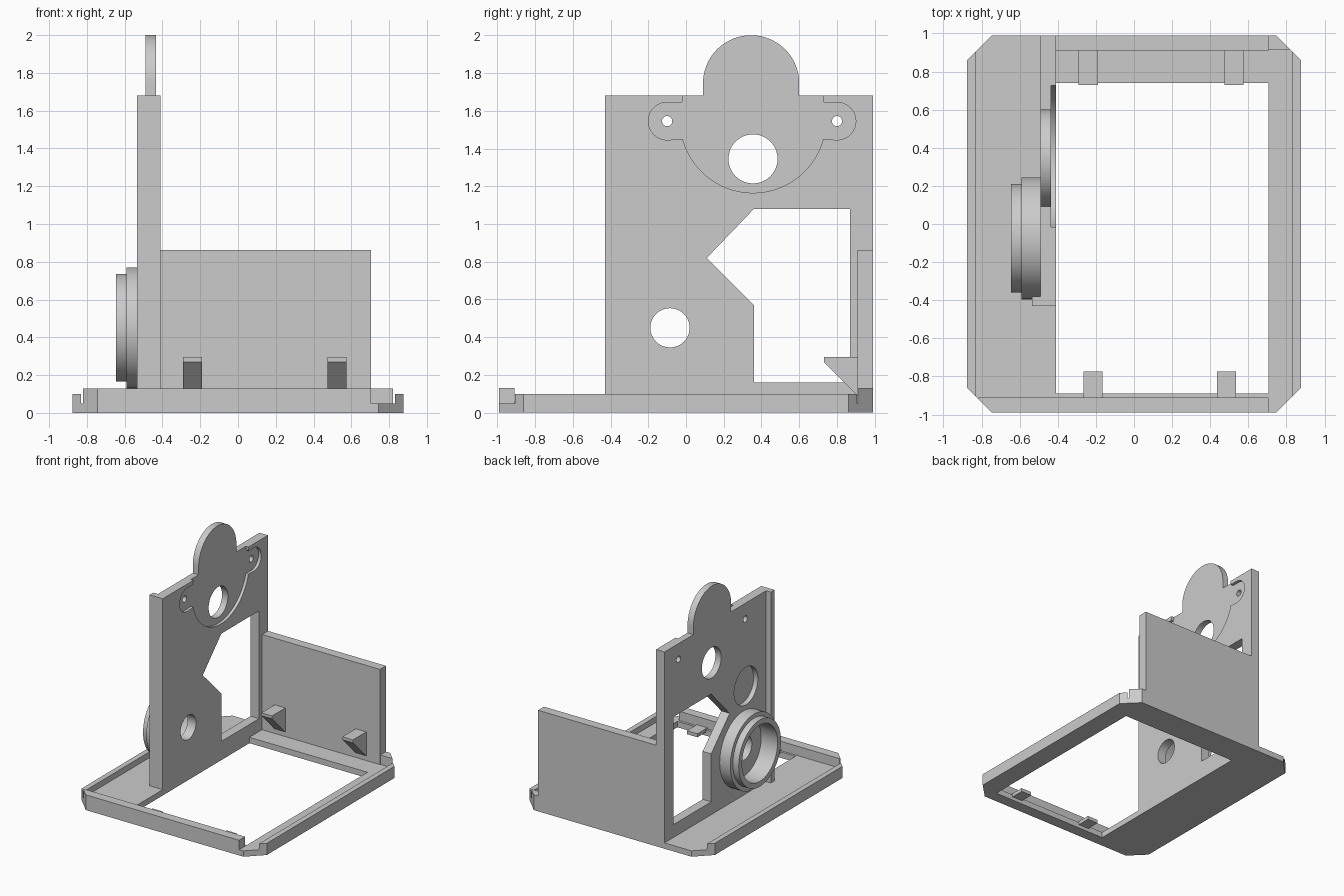
import bpy, bmesh, math

if "Cube" in bpy.data.objects:
    bpy.data.objects.remove(bpy.data.objects["Cube"])

grey = bpy.data.materials.new("plain_grey")
grey.diffuse_color = (0.6, 0.6, 0.6, 1)
grey.use_nodes = True
grey.node_tree.nodes["Principled BSDF"].inputs["Base Color"].default_value = grey.diffuse_color


def prism(name, pts, lo, hi, axis="z"):
    """Extrude a 2D outline; axis z: (x, y), axis x: (y, z)."""
    def put(p, d):
        return (p[0], p[1], d) if axis == "z" else (d, p[0], p[1])
    bm = bmesh.new()
    a = [bm.verts.new(put(p, lo)) for p in pts]
    b = [bm.verts.new(put(p, hi)) for p in pts]
    bm.faces.new(a[::-1])
    bm.faces.new(b)
    n = len(pts)
    for i in range(n):
        j = (i + 1) % n
        bm.faces.new((a[i], a[j], b[j], b[i]))
    bmesh.ops.recalc_face_normals(bm, faces=bm.faces)
    me = bpy.data.meshes.new(name)
    bm.to_mesh(me)
    bm.free()
    me.materials.append(grey)
    ob = bpy.data.objects.new(name, me)
    bpy.context.collection.objects.link(ob)
    return ob


def rect(x0, x1, y0, y1):
    return [(x0, y0), (x1, y0), (x1, y1), (x0, y1)]


def arc(cx, cy, r, a0=0, a1=360, n=48):
    full = abs(a1 - a0) == 360
    steps = n if full else n + 1
    return [(cx + r * math.cos(math.radians(a0 + (a1 - a0) * i / n)),
             cy + r * math.sin(math.radians(a0 + (a1 - a0) * i / n))) for i in range(steps)]


def cut(ob, pts, lo, hi, axis="z"):
    tool = prism("cutter", pts, lo, hi, axis)
    tool.hide_render = True
    mod = ob.modifiers.new("cut", "BOOLEAN")
    mod.operation = "DIFFERENCE"
    mod.solver = "EXACT"
    mod.object = tool
    bpy.context.view_layer.objects.active = ob
    bpy.ops.object.modifier_apply(modifier=mod.name)
    bpy.data.objects.remove(tool)


def smooth(ob):
    bpy.ops.object.select_all(action="DESELECT")
    ob.select_set(True)
    bpy.context.view_layer.objects.active = ob
    bpy.ops.object.shade_smooth_by_angle(angle=math.radians(30))


# Base frame with chamfered corners and a large opening
X, Y, C = 0.875, 0.99, 0.13
base = prism("base_frame", [(-X, -Y + C), (-X + C, -Y), (X - C, -Y), (X, -Y + C),
                            (X, Y - C), (X - C, Y), (-X + C, Y), (-X, Y - C)], 0, 0.05)
cut(base, rect(-0.41, 0.705, -0.89, 0.74), -0.1, 0.2)

# Raised rims around the frame
for name, s in (("left_rim", -1), ("right_rim", 1)):
    prism(name, [(s * X, -0.86), (s * X, 0.86), (s * 0.83, 0.905), (s * 0.83, -0.905)], 0.05, 0.10)
prism("front_rim", [(-0.82, -0.915), (-0.745, -Y), (0.705, -Y), (0.705, -0.91), (-0.815, -0.91)], 0.05, 0.13)
prism("back_corner_rim", [(0.705, Y), (0.745, Y), (0.82, 0.915), (0.705, 0.915)], 0.05, 0.13)

# Front tabs reaching into the opening
for x in (-0.265, 0.435):
    prism("front_tab", rect(x, x + 0.10, -0.91, -0.775), 0.03, 0.06)

# Back wall with two wedge clips
prism("back_wall", rect(-0.41, 0.705, 0.91, Y), 0.05, 0.863)
for x in (-0.29, 0.475):
    prism("wall_clip", [(0.91, 0.295), (0.73, 0.295), (0.73, 0.27), (0.91, 0.09)], x, x + 0.10, "x")

# Tall side panel
panel = prism("side_panel", rect(-0.43, Y, 0.05, 1.68), -0.49, -0.41, "x")
cut(panel, [(0.36, 0.16), (0.87, 0.16), (0.87, 1.08), (0.36, 1.08), (0.11, 0.82), (0.36, 0.57)],
    -0.7, -0.3, "x")
# Shallow recess for the eared disc
recess = ([(0.718, 1.75), (0.73, 1.645)] + arc(0.80, 1.545, 0.1, 90, -90, 16)
          + arc(0.355, 1.55, 0.385, -15, -165, 40)
          + arc(-0.10, 1.545, 0.1, -90, -270, 16) + [(-0.02, 1.645), (-0.008, 1.75)])
cut(panel, recess, -0.435, -0.3, "x")
# Round holes through the panel
for y, z, r in ((0.355, 1.345, 0.13), (-0.10, 1.545, 0.027), (0.80, 1.545, 0.027), (-0.085, 0.45, 0.104)):
    cut(panel, arc(y, z, r), -0.7, -0.3, "x")
# Blind pocket on the outer face
cut(panel, arc(-0.11, 0.97, 0.16), -0.6, -0.45, "x")
smooth(panel)

# Narrow flange on the front edge of the panel
prism("panel_flange", rect(-0.43, -0.38, 0.05, 1.68), -0.535, -0.49, "x")

# Rounded head above the panel
head = prism("panel_head", [(0.09, 1.675), (0.60, 1.675)] + arc(0.345, 1.745, 0.255, 0, 180),
             -0.49, -0.435, "x")
smooth(head)

# Stepped collar on the outer face
for name, r, lo, hi in (("collar_base", 0.32, -0.59, -0.49), ("collar_lip", 0.285, -0.645, -0.59)):
    ring = prism(name, arc(-0.075, 0.45, r, n=64), lo, hi, "x")
    cut(ring, arc(-0.075, 0.45, 0.24, n=64), -0.9, -0.3, "x")
    # keep the window clear of the collar's hidden half
    smooth(ring)
